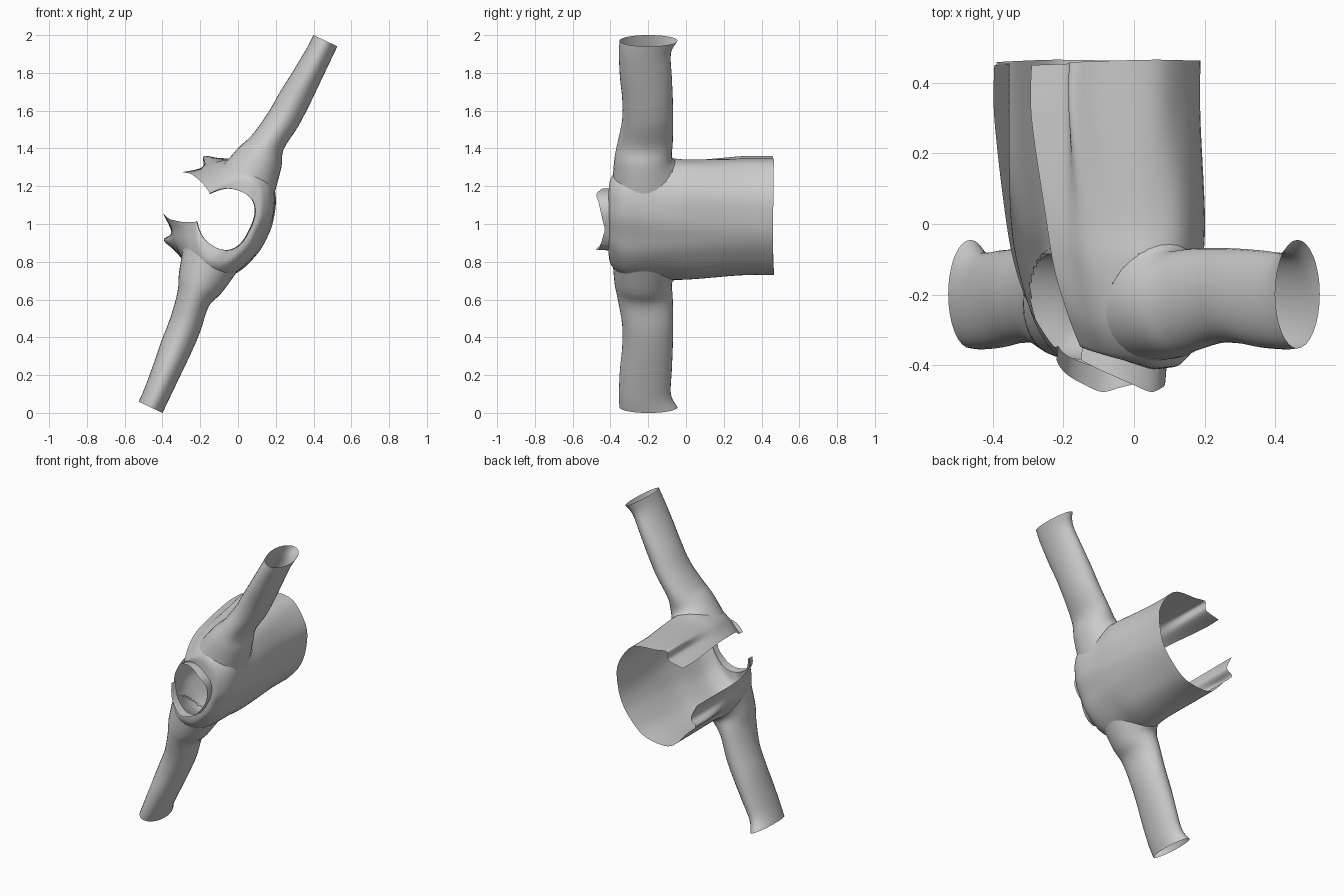
import bpy, bmesh, math
from mathutils import Vector
from mathutils.bvhtree import BVHTree

if "Cube" in bpy.data.objects:
    bpy.data.objects.remove(bpy.data.objects["Cube"])

ANG = math.radians(64.5)
C, S = math.cos(ANG), math.sin(ANG)


def place(u, v, y):
    """Garment frame (u = front, v = along sleeve) to world."""
    return Vector((-S * u + C * v, y, 1 + C * u + S * v))


def smooth(pts, n):
    """Catmull-Rom resampling of a point list."""
    out, m = [], len(pts)
    for i in range(m - 1):
        p = [pts[min(max(i + k, 0), m - 1)] for k in (-1, 0, 1, 2)]
        for j in range(n):
            t = j / n
            out.append(0.5 * (2 * p[1] + (p[2] - p[0]) * t
                              + (2 * p[0] - 5 * p[1] + 4 * p[2] - p[3]) * t * t
                              + (3 * p[1] - p[0] - 3 * p[2] + p[3]) * t ** 3))
    out.append(pts[-1])
    return out


def loft(name, rows, n, closed=False, cut=None):
    """Sheet through rows of (u, v, y) points; cut drops faces. Returns the uncut surface tree."""
    rows = [list(c) for c in zip(*[smooth(list(c), n) for c in zip(*rows)])]
    bm = bmesh.new()
    grid = [[bm.verts.new(place(*p)) for p in r] for r in rows]
    w = len(rows[0])
    doomed = []
    for i in range(len(rows) - 1):
        for j in range(w if closed else w - 1):
            k = (j + 1) % w
            f = bm.faces.new((grid[i][j], grid[i][k], grid[i + 1][k], grid[i + 1][j]))
            mid = (rows[i][j] + rows[i][k] + rows[i + 1][j] + rows[i + 1][k]) / 4
            if cut and cut(mid):
                doomed.append(f)
    bmesh.ops.recalc_face_normals(bm, faces=bm.faces)
    tree = BVHTree.FromBMesh(bm)
    bmesh.ops.delete(bm, geom=doomed, context='FACES')
    me = bpy.data.meshes.new(name)
    bm.to_mesh(me)
    bm.free()
    ob = bpy.data.objects.new(name, me)
    bpy.context.collection.objects.link(ob)
    for p in me.polygons:
        p.use_smooth = True
    return tree


def full_row(half, ys):
    """Mirror a half profile (front edge to centre back); ys = y at front, side, back."""
    pts = []
    m = len(half) - 1
    for i, (u, v) in enumerate(half):
        t = 2 * i / m
        y = ys[0] + (ys[1] - ys[0]) * t if t < 1 else ys[1] + (ys[2] - ys[1]) * (t - 1)
        pts.append(Vector((u, v, y)))
    return smooth(pts + [Vector((p.x, -p.y, p.z)) for p in reversed(pts[:-1])], 5)


# Body: open-fronted tube from hem to neckline
neck = [(.2, .08), (.17, .115), (.13, .145), (.08, .16), (.02, .16),
        (-.025, .14), (-.055, .1), (-.068, .05), (-.07, 0)]
hem = [(.38, .122), (.30, .19), (.315, .245), (.24, .272), (.1, .325),
       (0, .3), (-.1, .22), (-.15, .1), (-.165, 0)]
chest = [(.34, .132), (.3, .18), (.27, .235), (.2, .28), (.1, .325),
         (0, .325), (-.11, .23), (-.16, .1), (-.17, 0)]
under = [(.31, .127), (.28, .17), (.25, .23), (.19, .285), (.1, .335),
         (0, .325), (-.1, .235), (-.155, .11), (-.165, 0)]
upper = [(.265, .115), (.24, .155), (.21, .21), (.16, .27), (.08, .31),
         (-.01, .3), (-.09, .24), (-.14, .12), (-.145, 0)]
shoulder = [(.215, .09), (.19, .13), (.16, .18), (.11, .23), (.05, .25),
            (-.01, .24), (-.06, .19), (-.1, .09), (-.105, 0)]

body_rows = [full_row(hem, (.45, .465, .46)), full_row(hem, (.3, .3, .3)),
             full_row(chest, (.02, .02, .02)),
             full_row(under, (-.13, -.12, -.13)), full_row(upper, (-.25, -.31, -.31)),
             full_row(shoulder, (-.34, -.395, -.39)), full_row(neck, (-.345, -.41, -.405))]

# Armhole ellipse: centre u, centre y, radii
HU, HY, RU, RY = .05, -.222, .155, .165


def armhole(p):
    return abs(p.y) > .15 and ((p.x - HU) / RU) ** 2 + ((p.z - HY) / RY) ** 2 < .9


body_tree = loft("body", body_rows, 8, cut=armhole)

# Collar: short standing band round the neck
collar_top = [(u + .005, v) for u, v in neck]
loft("collar", [full_row(neck, (-.345, -.41, -.39)),
                full_row(collar_top, (-.385, -.475, -.43))], 2)

# Sleeves: (v, u min, u max, y min, y max)
RINGS = [(.37, -.078, .17, -.378, -.075),
         (.46, -.048, .135, -.362, -.07), (.6, -.065, .11, -.338, -.068),
         (.73, -.07, .1, -.338, -.07), (.86, -.07, .085, -.35, -.075),
         (1.0, -.07, .072, -.355, -.08), (1.075, -.07, .07, -.352, -.045)]


def sleeve(name, side):
    n = 32
    angles = [math.tau * k / n for k in range(n)]
    inward = place(0, -side, 0) - place(0, 0, 0)
    seam = []  # first ring follows the body surface
    for a in angles:
        u, y = HU + RU * math.cos(a), HY + RY * math.sin(a)
        hit = body_tree.ray_cast(place(u, side * .7, y), inward)
        v = .7 - hit[3] if hit[0] else .22
        seam.append(Vector((u, side * max(v, .18), y)))
    rows = [seam]
    for v, u0, u1, y0, y1 in RINGS:
        rows.append([Vector(((u0 + u1) / 2 + (u1 - u0) / 2 * math.cos(a), side * v,
                             (y0 + y1) / 2 + (y1 - y0) / 2 * math.sin(a))) for a in angles])
    loft(name, rows, 4, closed=True)


sleeve("upper_sleeve", 1)
sleeve("lower_sleeve", -1)
